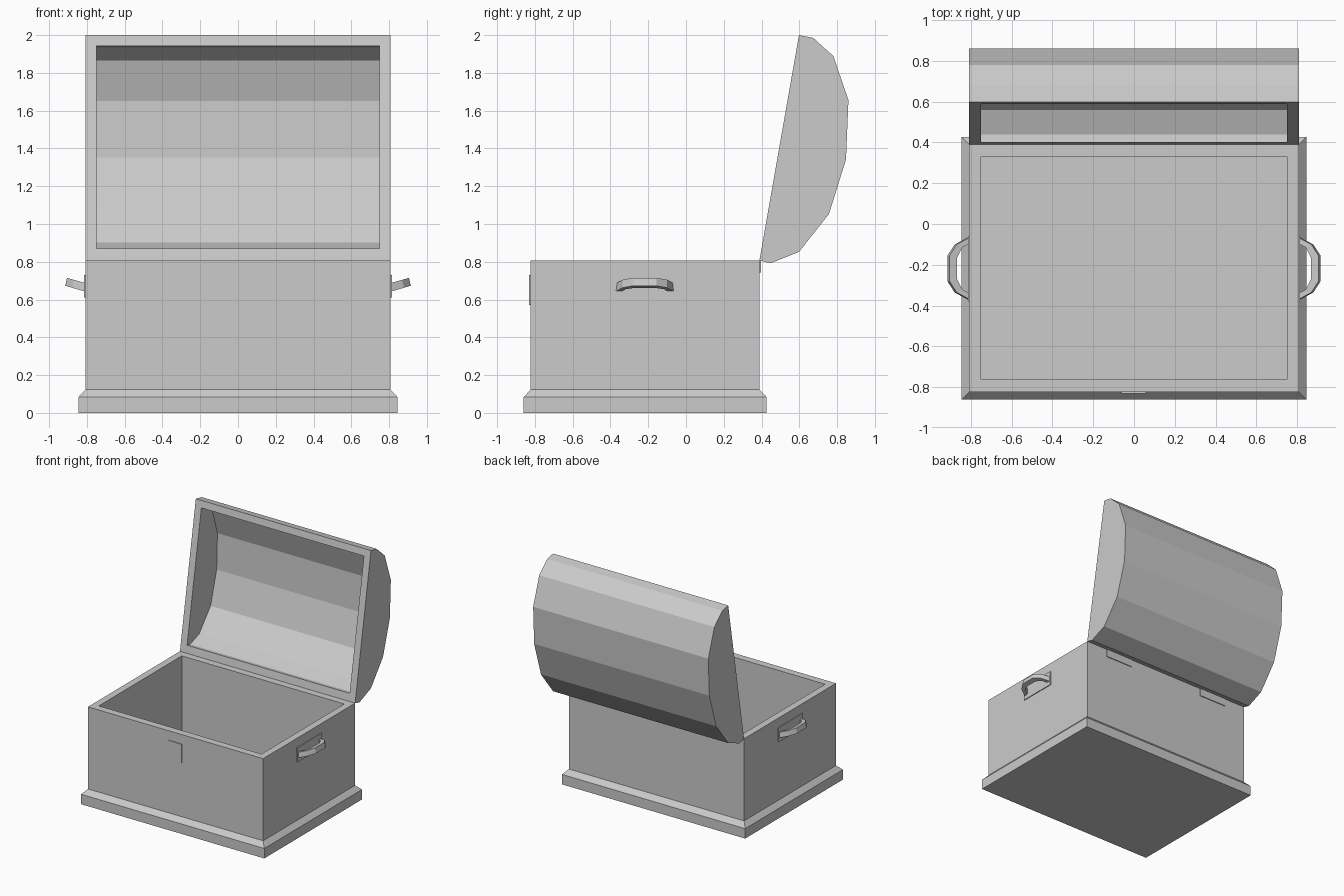
import bpy, bmesh

if "Cube" in bpy.data.objects:
    bpy.data.objects.remove(bpy.data.objects["Cube"])


def make(name, verts, faces, mirror=False):
    me = bpy.data.meshes.new(name)
    bm = bmesh.new()
    vs = [bm.verts.new(v) for v in verts]
    for f in faces:
        bm.faces.new([vs[i] for i in f])
    bmesh.ops.recalc_face_normals(bm, faces=bm.faces[:])
    bm.to_mesh(me)
    bm.free()
    ob = bpy.data.objects.new(name, me)
    bpy.context.collection.objects.link(ob)
    if mirror:
        ob.modifiers.new("mirror", 'MIRROR')
    return ob


def loft(name, rings, mirror=False):
    """Join equal-sized vertex rings and cap both ends."""
    n = len(rings[0])
    faces = [list(range(n)), list(range((len(rings) - 1) * n, len(rings) * n))]
    for r in range(len(rings) - 1):
        for i in range(n):
            j = (i + 1) % n
            faces.append([r * n + i, r * n + j, (r + 1) * n + j, (r + 1) * n + i])
    return make(name, [v for ring in rings for v in ring], faces, mirror)


def rect(hx, y0, y1, z):
    return [(-hx, y0, z), (hx, y0, z), (hx, y1, z), (-hx, y1, z)]


def box(name, x0, x1, y0, y1, z0, z1, mirror=False):
    rings = [[(x0, y0, z), (x1, y0, z), (x1, y1, z), (x0, y1, z)] for z in (z0, z1)]
    return loft(name, rings, mirror)


# Chest body: chamfered plinth, walls, rim and hollow interior
loft("chest_body", [
    rect(0.845, -0.86, 0.427, 0), rect(0.845, -0.86, 0.427, 0.083),
    rect(0.808, -0.823, 0.389, 0.123), rect(0.808, -0.823, 0.389, 0.808),
    rect(0.75, -0.762, 0.33, 0.808), rect(0.75, -0.762, 0.33, 0.06)])

# Open lid: hollow barrel, (y, z) profiles start and end on the opening
outer = [(0.389, 0.808), (0.447, 0.792), (0.598, 0.852), (0.757, 1.053), (0.847, 1.342),
         (0.86, 1.656), (0.78, 1.889), (0.674, 1.985), (0.598, 2.0)]
inner = [(0.4, 0.87), (0.44, 0.862), (0.56, 0.903), (0.71, 1.08), (0.79, 1.352),
         (0.80, 1.652), (0.733, 1.865), (0.645, 1.934), (0.588, 1.943)]
n = len(outer)
verts, faces = [], []
for prof, hx in ((outer, 0.808), (inner, 0.75)):
    b = len(verts)
    verts += [(-hx, y, z) for y, z in prof] + [(hx, y, z) for y, z in prof]
    faces += [list(range(b, b + n)), list(range(b + n, b + 2 * n))]
    faces += [[b + i, b + i + 1, b + n + i + 1, b + n + i] for i in range(n - 1)]
corners = [0, n, 2 * n - 1, n - 1]
for a, c in zip(corners, corners[1:] + corners[:1]):
    faces.append([a, c, c + 2 * n, a + 2 * n])
make("lid", verts, faces)

# Lock plate and hinges
box("lock_plate", -0.062, 0.06, -0.83, -0.82, 0.572, 0.73)
box("hinges", 0.355, 0.61, 0.385, 0.396, 0.742, 0.808, True)

# Side handles: back plates and tilted faceted grips
box("handle_plates", 0.80, 0.815, -0.38, -0.058, 0.61, 0.73, True)
out_pts = [(0.805, 0.155), (0.874, 0.118), (0.91, 0.062)]
in_pts = [(0.805, 0.125), (0.847, 0.103), (0.872, 0.052)]
rings = []
for s, order in ((1, (0, 1, 2)), (-1, (2, 1, 0))):
    for i in order:
        ring = []
        for (x, y), d in ((out_pts[i], -1), (out_pts[i], 1), (in_pts[i], 1), (in_pts[i], -1)):
            ring.append((x + 0.005 * -d, -0.218 + s * y, 0.665 + 0.29 * (x - 0.81) + 0.021 * d))
        rings.append(ring)
loft("handle_grips", rings, True)
